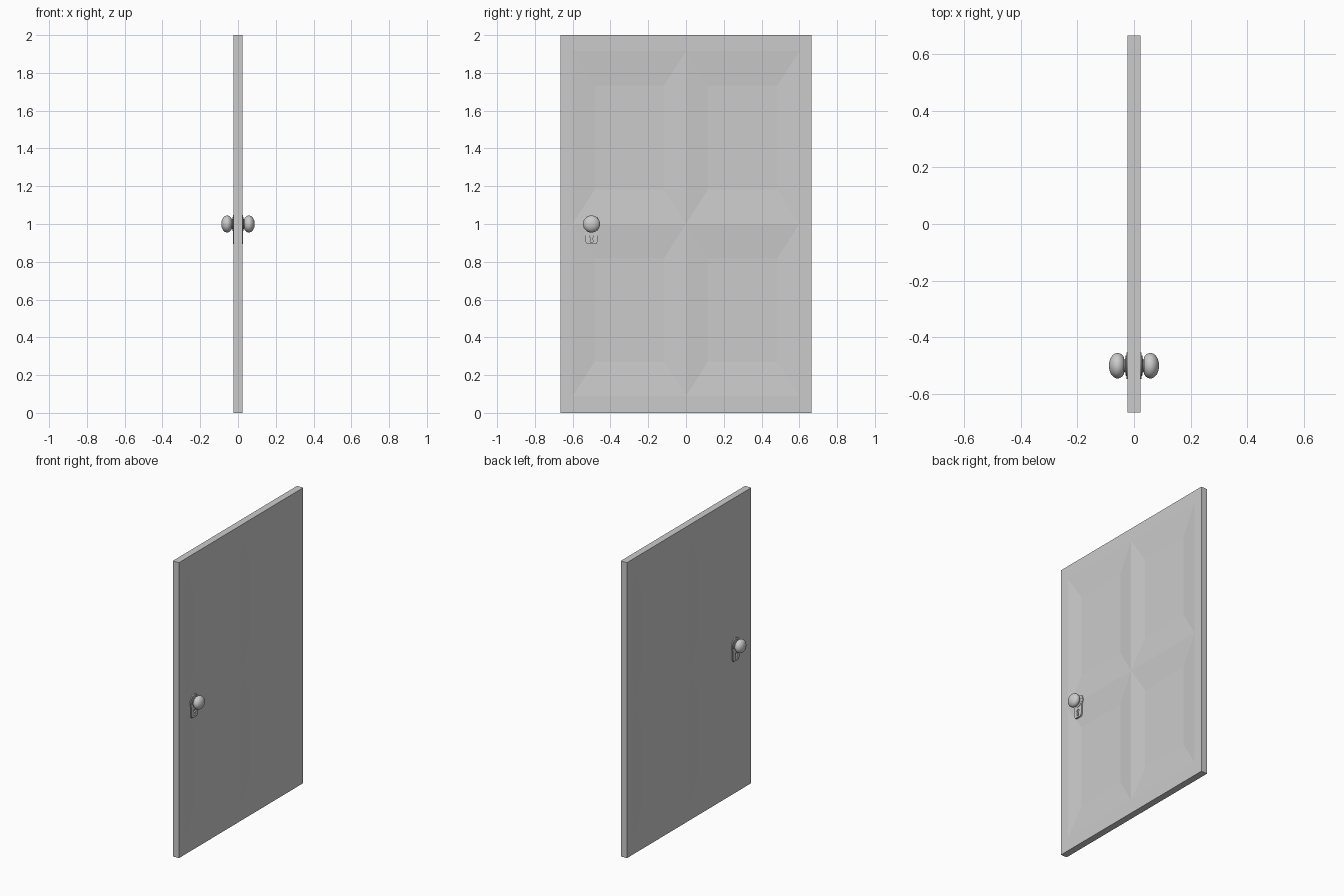
import bpy, bmesh
from math import sin, cos, pi, radians

if "Cube" in bpy.data.objects:
    bpy.data.objects.remove(bpy.data.objects["Cube"])

T = 0.023          # half thickness of the door
DEPTH = 0.012      # panel recess
KY, KZ = -0.5, 1.0 # handle position


def finish(name, bm, smooth=False):
    bmesh.ops.remove_doubles(bm, verts=bm.verts, dist=1e-5)
    bmesh.ops.recalc_face_normals(bm, faces=bm.faces)
    me = bpy.data.meshes.new(name)
    bm.to_mesh(me)
    bm.free()
    ob = bpy.data.objects.new(name, me)
    bpy.context.collection.objects.link(ob)
    bpy.context.view_layer.objects.active = ob
    ob.select_set(True)
    if smooth:
        bpy.ops.object.shade_smooth_by_angle(angle=radians(40))
    ob.select_set(False)
    return ob


# Door slab: frame grid with four recessed, sloped panels on both faces
bm = bmesh.new()


def quad(pts):
    bm.faces.new([bm.verts.new(p) for p in pts])


ys = [-0.665, -0.6, 0, 0.6, 0.665]
zs = [0, 0.09, 1.0, 1.915, 2]
for s in (-1, 1):
    for i in range(4):
        for j in range(4):
            c = [(s * T, ys[a], zs[b]) for a, b in
                 ((i, j), (i + 1, j), (i + 1, j + 1), (i, j + 1))]
            if i in (1, 2) and j in (1, 2):
                my, mz = (ys[i] + ys[i + 1]) / 2, (zs[j] + zs[j + 1]) / 2
                inner = [(s * (T - DEPTH), my + (p[1] - my) * 0.61,
                          mz + (p[2] - mz) * 0.6) for p in c]
                quad(inner)
                for k in range(4):
                    n = (k + 1) % 4
                    quad([c[k], c[n], inner[n], inner[k]])
            else:
                quad(c)
for k in range(4):
    for y in (ys[0], ys[-1]):
        quad([(-T, y, zs[k]), (T, y, zs[k]), (T, y, zs[k + 1]), (-T, y, zs[k + 1])])
    for z in (zs[0], zs[-1]):
        quad([(-T, ys[k], z), (T, ys[k], z), (T, ys[k + 1], z), (-T, ys[k + 1], z)])
finish("door_panel", bm)


def arc(cz, r, a0, a1, n):
    return [(r * cos(radians(a0 + (a1 - a0) * i / n)),
             cz + r * sin(radians(a0 + (a1 - a0) * i / n))) for i in range(n + 1)]


# Lock plate outline (round top, chamfered tail) and its keyhole
plate = arc(0, 0.047, -40, 220, 20) + [
    (-0.034, -0.09), (-0.024, -0.106), (0.024, -0.106), (0.034, -0.09)]
keyhole = arc(-0.062, 0.011, -60, 240, 12) + [(-0.007, -0.095), (0.007, -0.095)]
# Knob profile: distance from door centre, radius
knob = [(0.015, 0.036), (0.029, 0.036), (0.031, 0.024), (0.036, 0.022)]
knob += [(0.058 + 0.0305 * -cos(a), 0.045 * sin(a))
         for a in [radians(40 + 140 * i / 12) for i in range(13)]]

for s, side in ((1, "right"), (-1, "left")):
    cu = bpy.data.curves.new("lock_plate_" + side, 'CURVE')
    cu.dimensions, cu.fill_mode, cu.extrude = '2D', 'BOTH', 0.011
    for pts in (plate, keyhole):
        sp = cu.splines.new('POLY')
        sp.points.add(len(pts) - 1)
        for p, (u, v) in zip(sp.points, pts):
            p.co = (u, v, 0, 1)
        sp.use_cyclic_u = True
    ob = bpy.data.objects.new("lock_plate_" + side, cu)
    bpy.context.collection.objects.link(ob)
    ob.rotation_euler = (pi / 2, 0, pi / 2)
    ob.location = (s * 0.016, KY, KZ)
    bpy.context.view_layer.objects.active = ob
    ob.select_set(True)
    bpy.ops.object.convert(target='MESH')
    bpy.context.object.select_set(False)

    # Knob with neck, turned about x
    bm = bmesh.new()
    N = 32
    rings = [[bm.verts.new((s * x, KY + r * cos(2 * pi * i / N), KZ + r * sin(2 * pi * i / N)))
              for i in range(N)] for x, r in knob[:-1]]
    tip = bm.verts.new((s * knob[-1][0], KY, KZ))
    for a, b in zip(rings, rings[1:]):
        for i in range(N):
            bm.faces.new((a[i], a[(i + 1) % N], b[(i + 1) % N], b[i]))
    for i in range(N):
        bm.faces.new((rings[-1][i], rings[-1][(i + 1) % N], tip))
    bm.faces.new(rings[0])
    finish("knob_" + side, bm, True)
